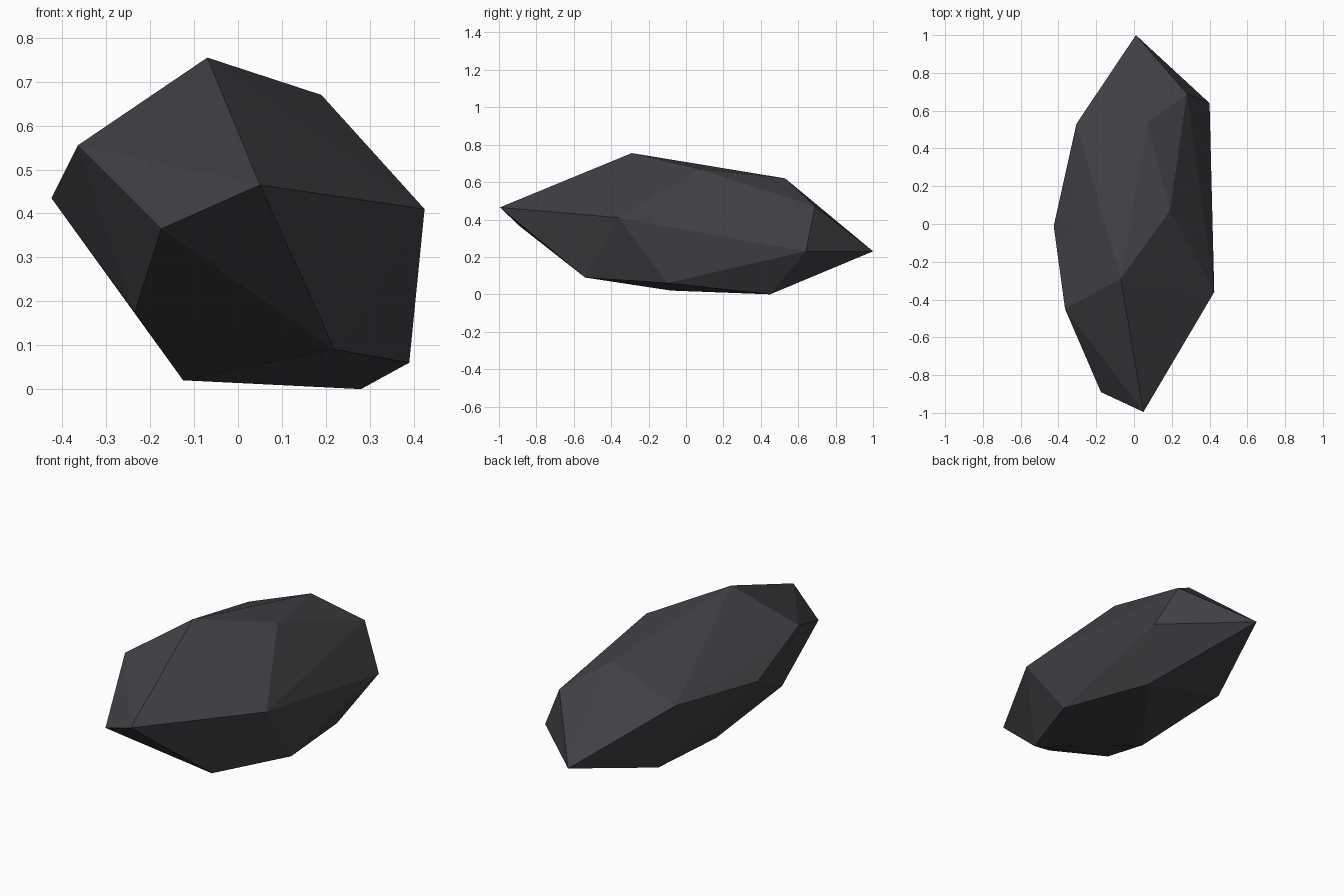
import bpy
import bmesh


def remove_default_cube():
    cube = bpy.data.objects.get("Cube")
    if cube:
        bpy.data.objects.remove(cube, do_unlink=True)


def flat_material(name, colour):
    material = bpy.data.materials.new(name)
    material.use_nodes = True
    material.diffuse_color = colour
    shader = material.node_tree.nodes["Principled BSDF"]
    shader.inputs["Base Color"].default_value = colour
    shader.inputs["Roughness"].default_value = 0.9
    return material


def faceted_stone(name, corners, material):
    """Wrap the corner points in a tight, flat-faced convex skin."""
    bm = bmesh.new()
    for corner in corners:
        bm.verts.new(corner)
    bmesh.ops.convex_hull(bm, input=list(bm.verts))
    bmesh.ops.recalc_face_normals(bm, faces=list(bm.faces))
    for face in bm.faces:
        face.smooth = False
    mesh = bpy.data.meshes.new(name)
    bm.to_mesh(mesh)
    bm.free()
    mesh.materials.append(material)
    stone = bpy.data.objects.new(name, mesh)
    bpy.context.collection.objects.link(stone)
    return stone


remove_default_cube()
dark_stone = flat_material("dark grey stone", (0.052, 0.05, 0.058, 1))

# Upper ridge, running from front to back
ridge = [(-.07, -.29, .755), (.19, .07, .67), (.07, .53, .62), (.28, .69, .47)]

# Blunt tips at the front and back
front_tip = [(.05, -.995, .465), (-.175, -.89, .365)]
back_tip = [(.01, 1, .23), (.4, .64, .23)]

# Widest points on both flanks
flanks = [(.425, -.36, .41), (-.365, -.45, .555), (-.425, -.01, .435),
          (-.305, .53, .475)]

# Underside
underside = [(.22, -.54, .09), (.39, -.1, .06), (.28, .45, 0),
             (-.125, -.08, .02), (-.235, -.49, .175), (-.17, .48, .085)]

faceted_stone("rock", ridge + front_tip + back_tip + flanks + underside, dark_stone)
